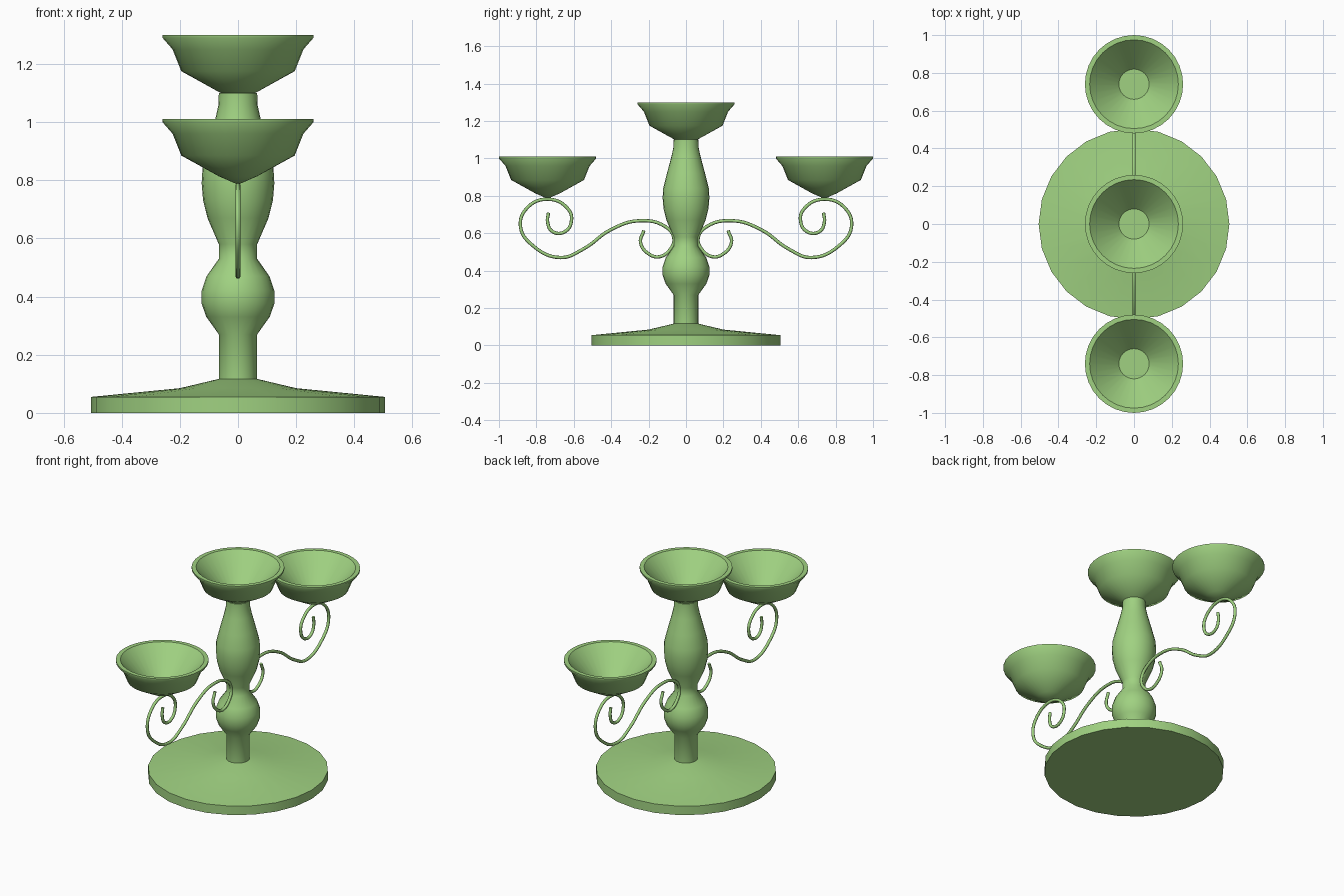
import bpy
import bmesh
from math import cos, sin, pi, radians

# Remove the default object
cube = bpy.data.objects.get("Cube")
if cube:
    bpy.data.objects.remove(cube, do_unlink=True)

# Single painted finish
green = bpy.data.materials.new("soft_green")
green.use_nodes = True
colour = (0.35, 0.64, 0.22, 1)
green.diffuse_color = colour
green.node_tree.nodes["Principled BSDF"].inputs["Base Color"].default_value = colour


def lathe(name, profile, sides, location=(0, 0, 0), smooth_angle=45):
    """Revolve (radius, height) points around z; zero radius makes a pole."""
    bm = bmesh.new()
    rings = []
    for radius, height in profile:
        if radius == 0:
            rings.append([bm.verts.new((0, 0, height))] * sides)
        else:
            angles = [2 * pi * i / sides for i in range(sides)]
            rings.append([bm.verts.new((radius * cos(a), radius * sin(a), height))
                          for a in angles])
    for lower, upper in zip(rings, rings[1:]):
        for i in range(sides):
            j = (i + 1) % sides
            corners = [lower[i], lower[j], upper[j], upper[i]]
            bm.faces.new(list(dict.fromkeys(corners)))
    bmesh.ops.recalc_face_normals(bm, faces=bm.faces)
    mesh = bpy.data.meshes.new(name)
    bm.to_mesh(mesh)
    bm.free()
    mesh.materials.append(green)
    obj = bpy.data.objects.new(name, mesh)
    obj.location = location
    bpy.context.collection.objects.link(obj)
    bpy.ops.object.select_all(action="DESELECT")
    obj.select_set(True)
    bpy.context.view_layer.objects.active = obj
    bpy.ops.object.shade_smooth_by_angle(angle=radians(smooth_angle))
    return obj


def scroll_arm(name, points, side):
    """Round wire bent through (y, z) points, mirrored by side."""
    curve = bpy.data.curves.new(name, "CURVE")
    curve.dimensions = "3D"
    curve.bevel_depth = 0.009
    curve.bevel_resolution = 2
    curve.resolution_u = 6
    curve.use_fill_caps = True
    spline = curve.splines.new("BEZIER")
    spline.bezier_points.add(len(points) - 1)
    for knot, (y, z) in zip(spline.bezier_points, points):
        knot.co = (0, side * y, z)
        knot.handle_left_type = knot.handle_right_type = "AUTO"
    curve.materials.append(green)
    obj = bpy.data.objects.new(name, curve)
    bpy.context.collection.objects.link(obj)
    return obj


# Round foot with a shallow sloping top
lathe("base", [(0, 0), (.505, 0), (.505, .055), (.2, .085), (.065, .117), (0, .117)],
      24, smooth_angle=30)

# Turned stem with two swellings
lathe("stem", [(0, .1), (.066, .1), (.066, .27), (.109, .33), (.125, .375), (.125, .42),
               (.108, .47), (.066, .53), (.066, .58), (.105, .67), (.12, .73),
               (.125, .79), (.122, .84), (.102, .92), (.078, 1.01), (.067, 1.06),
               (.066, 1.1), (0, 1.1)], 24)

# Candle cups: pointed underside, flared rim, hollow cone with a flat floor
cup_profile = [(0, 0), (.065, .028), (.195, .1), (.225, .175), (.26, .215), (.26, .225),
               (.235, .225), (.08, .06), (0, .06)]
lathe("centre_cup", cup_profile, 32, (0, 0, 1.075))

# Side arms with a scroll at each end, carrying the side cups
arm_path = [(.225, .615), (.243, .55), (.195, .487), (.14, .475), (.08, .52), (.065, .575),
            (.11, .635), (.25, .667), (.4, .62), (.55, .515), (.67, .47), (.82, .535),
            (.885, .635), (.85, .735), (.74, .782), (.635, .735), (.612, .67),
            (.65, .607), (.715, .61), (.74, .66), (.735, .71)]
for label, side in (("front", -1), ("back", 1)):
    scroll_arm(label + "_arm", arm_path, side)
    lathe(label + "_cup", cup_profile, 32, (0, side * .74, .785))
